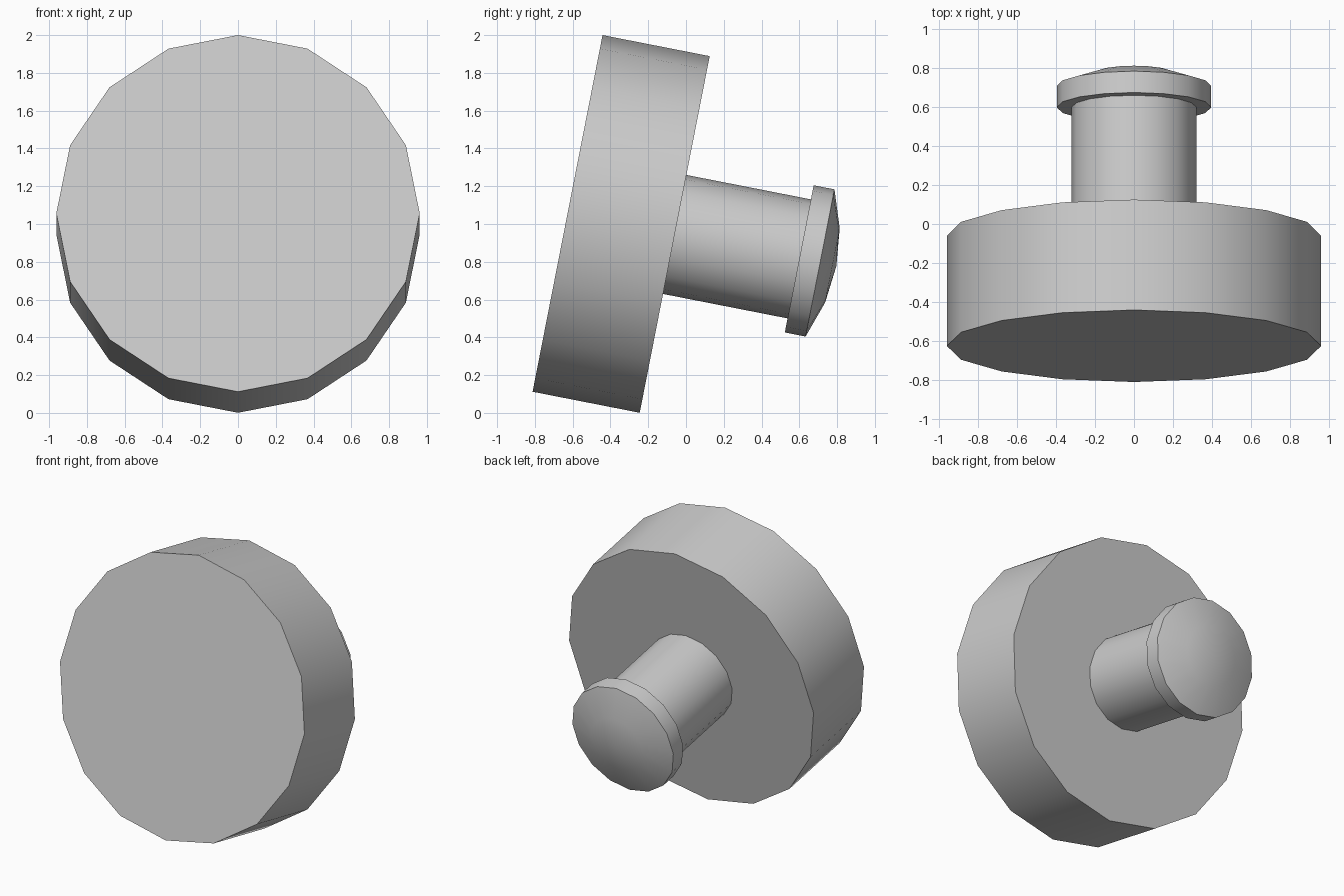
import bpy
import bmesh
import math
from mathutils import Matrix, Vector

if "Cube" in bpy.data.objects:
    bpy.data.objects.remove(bpy.data.objects["Cube"])

SIDES = 16
TILT = math.radians(11.1)

# Local z runs from the front face of the disc out along the stem
FRAME = Matrix.Translation((0, -0.627, 1.056)) @ Matrix.Rotation(-(math.pi / 2 + TILT), 4, 'X')


def lathe(name, profile):
    """Closed 16-sided solid turned from (radius, distance) points; radius 0 makes a tip."""
    bm = bmesh.new()
    rings = []
    for r, d in profile:
        count = SIDES if r > 0 else 1
        rings.append([bm.verts.new(FRAME @ Vector((r * math.cos(a), r * math.sin(a), d)))
                      for a in (2 * math.pi * i / SIDES for i in range(count))])
    for low, high in zip(rings, rings[1:]):
        for i in range(SIDES):
            j = (i + 1) % SIDES
            if len(high) == 1:
                bm.faces.new((low[i], low[j], high[0]))
            else:
                bm.faces.new((low[i], low[j], high[j], high[i]))
    for end in (rings[0], rings[-1]):
        if len(end) > 1:
            bm.faces.new(end)
    bmesh.ops.recalc_face_normals(bm, faces=bm.faces)
    mesh = bpy.data.meshes.new(name)
    bm.to_mesh(mesh)
    bm.free()
    obj = bpy.data.objects.new(name, mesh)
    bpy.context.collection.objects.link(obj)
    bpy.ops.object.select_all(action='DESELECT')
    obj.select_set(True)
    bpy.context.view_layer.objects.active = obj
    bpy.ops.object.shade_smooth_by_angle(angle=math.radians(30))
    return obj


# Large tilted disc
lathe("disc", [(0.962, 0.0), (0.962, 0.578)])

# Stem, seated slightly into the disc and the end cap
lathe("stem", [(0.321, 0.57), (0.321, 1.26)])

# End cap with a rim and a shallow dome
lathe("end_cap", [(0.397, 1.25), (0.397, 1.362), (0.2, 1.429), (0.0, 1.45)])
